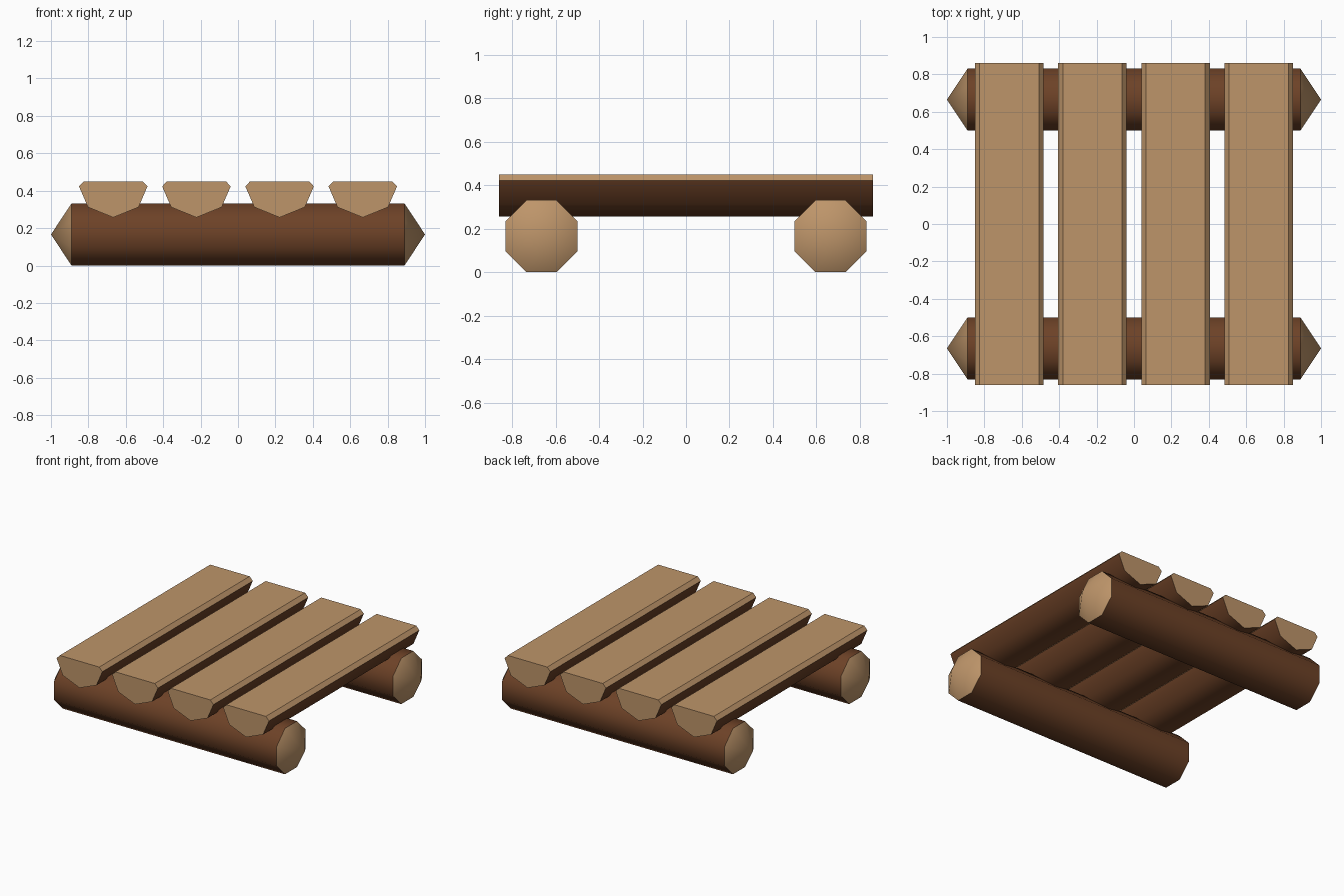
import bpy, bmesh, math
from mathutils import Vector

if "Cube" in bpy.data.objects:
    bpy.data.objects.remove(bpy.data.objects["Cube"])


def material(name, rgb):
    m = bpy.data.materials.new(name)
    m.diffuse_color = (*rgb, 1.0)
    m.use_nodes = True
    m.node_tree.nodes["Principled BSDF"].inputs["Base Color"].default_value = m.diffuse_color
    return m


BARK = material("dark bark", (0.153, 0.054, 0.020))
WOOD = material("cut wood", (0.515, 0.301, 0.144))


def finish(name, bm):
    # bark and cut wood meet at sharp edges
    bmesh.ops.recalc_face_normals(bm, faces=bm.faces)
    for e in bm.edges:
        if len({f.material_index for f in e.link_faces}) > 1:
            e.smooth = False
    me = bpy.data.meshes.new(name)
    bm.to_mesh(me)
    bm.free()
    me.materials.append(BARK)
    me.materials.append(WOOD)
    ob = bpy.data.objects.new(name, me)
    bpy.context.collection.objects.link(ob)


def bearer_log(name, y):
    # octagonal log along x with pointed ends
    r = 0.166 / math.cos(math.pi / 8)
    bm = bmesh.new()
    rings = []
    for x in (-0.89, 0.89):
        angles = [math.pi / 8 + i * math.pi / 4 for i in range(8)]
        rings.append([bm.verts.new((x, y + r * math.cos(a), 0.166 + r * math.sin(a)))
                      for a in angles])
    tips = [bm.verts.new((x, y, 0.166)) for x in (-1.0, 1.0)]
    for i in range(8):
        j = (i + 1) % 8
        bm.faces.new((rings[0][i], rings[0][j], rings[1][j], rings[1][i])).smooth = True
        for ring, tip in zip(rings, tips):
            f = bm.faces.new((ring[i], ring[j], tip))
            f.material_index = 1
            f.smooth = True
    finish(name, bm)


def plank(name, x):
    # split log: flat chamfered top, rounded bark underside
    half = [(0.158, 0.45), (0.183, 0.423), (0.135, 0.312)]
    profile = half + [(0, 0.257)] + [(-px, pz) for px, pz in reversed(half)]
    bm = bmesh.new()
    face = bm.faces.new([bm.verts.new((x + px, -0.86, pz)) for px, pz in profile])
    ext = bmesh.ops.extrude_face_region(bm, geom=[face], use_keep_orig=True)
    moved = [v for v in ext["geom"] if isinstance(v, bmesh.types.BMVert)]
    bmesh.ops.translate(bm, verts=moved, vec=Vector((0, 1.72, 0)))
    bmesh.ops.recalc_face_normals(bm, faces=bm.faces)
    for f in bm.faces:
        under = f.normal.z < -0.1
        f.material_index = 0 if under else 1
        f.smooth = under
    finish(name, bm)


bearer_log("front_log", -0.665)
bearer_log("back_log", 0.665)
for i in range(4):
    plank(f"plank_{i + 1}", -0.667 + i * 0.4447)
